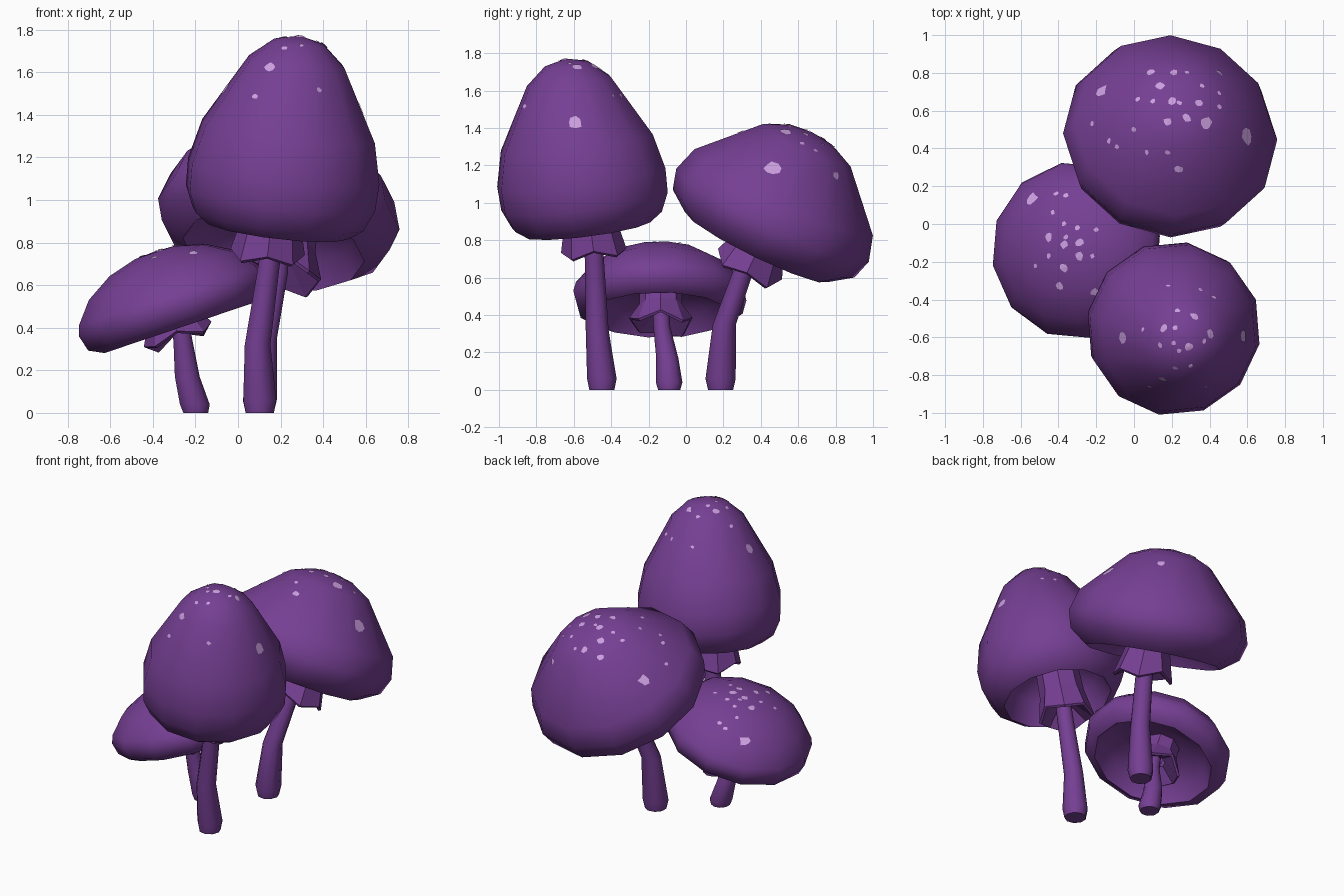
import bpy, bmesh, math, random
from mathutils import Vector, Matrix
from mathutils.bvhtree import BVHTree

if "Cube" in bpy.data.objects:
    bpy.data.objects.remove(bpy.data.objects["Cube"])

random.seed(4)


def material(name, col):
    m = bpy.data.materials.new(name)
    m.diffuse_color = (*col, 1)
    m.use_nodes = True
    m.node_tree.nodes["Principled BSDF"].inputs["Base Color"].default_value = m.diffuse_color
    return m


PURPLE = material("deep purple", (0.180, 0.050, 0.295))
LILAC = material("pale lilac", (0.60, 0.35, 0.74))


def finish(name, bm, mat, angle=None):
    me = bpy.data.meshes.new(name)
    bm.to_mesh(me)
    bm.free()
    ob = bpy.data.objects.new(name, me)
    bpy.context.collection.objects.link(ob)
    me.materials.append(mat)
    if angle:
        bpy.ops.object.select_all(action='DESELECT')
        ob.select_set(True)
        bpy.context.view_layer.objects.active = ob
        bpy.ops.object.shade_smooth_by_angle(angle=math.radians(angle))
    return ob


def loft(bm, rings):
    """Join rings of points with quads; a ring of one point is a pole."""
    vs = [[bm.verts.new(p) for p in r] for r in rings]
    for a, b in zip(vs, vs[1:]):
        n = max(len(a), len(b))
        for i in range(n):
            j = (i + 1) % n
            if len(a) == 1:
                bm.faces.new((a[0], b[j], b[i]))
            elif len(b) == 1:
                bm.faces.new((a[i], a[j], b[0]))
            else:
                bm.faces.new((a[i], a[j], b[j], b[i]))
    bmesh.ops.recalc_face_normals(bm, faces=bm.faces)


def circle(r, h, n, phase=0.0, jag=None):
    if r == 0:
        return [Vector((0, 0, h))]
    return [Vector((r * math.cos(phase + math.tau * i / n),
                    r * math.sin(phase + math.tau * i / n),
                    h + (jag[i] if jag else 0))) for i in range(n)]


def frame(centre, axis):
    q = Vector((0, 0, 1)).rotation_difference(Vector(axis).normalized())
    return Matrix.Translation(centre) @ q.to_matrix().to_4x4()


def cap(name, centre, axis, outer, phase, depth):
    """Lathed cap with a hollow underside; returns its surface tree."""
    rim = outer[0][0]
    inner = [(0, depth), (rim * 0.45, depth * 0.95), (rim * 0.84, depth * 0.55)]
    M = frame(centre, axis)
    bm = bmesh.new()
    loft(bm, [[M @ p for p in circle(r, h, 12, math.radians(phase))]
              for r, h in inner + outer])
    tree = BVHTree.FromBMesh(bm)
    finish(name + "_cap", bm, PURPLE, 58)
    return tree


def spots(name, tree, data):
    """Irregular thin plates hugging the cap, placed from above."""
    bm = bmesh.new()
    for x, y, r in data:
        loc, nor, _, _ = tree.ray_cast(Vector((x, y, 3)), Vector((0, 0, -1)))
        if loc is None:
            continue
        side = Vector((0, 0, 1)).cross(nor).normalized()
        up = nor.cross(side)
        pts = [loc + nor * 0.004]
        for i in range(8):
            a = math.tau * i / 8
            k = r * random.uniform(0.75, 1.2)
            p = loc + side * k * math.cos(a) + up * k * 0.85 * math.sin(a)
            hit, n2, _, _ = tree.ray_cast(p + nor * 0.2, -nor)
            pts.append((hit + n2 * 0.004) if hit else p)
        v = [bm.verts.new(p) for p in pts]
        for i in range(8):
            bm.faces.new((v[0], v[1 + i], v[1 + (i + 1) % 8]))
    finish(name + "_spots", bm, LILAC)


def collar(name, centre, axis, r_top, r_low, height):
    """Flared ragged collar, hollow beneath."""
    n = 8
    M = frame(centre, axis)
    jag = [(-1) ** i * 0.018 + random.uniform(-0.015, 0.015) for i in range(n)]
    bm = bmesh.new()
    rings = [circle(0.05, height * 0.3, n), circle(r_low * 0.93, 0, n, 0, jag),
             circle(r_low, 0.01, n, 0, jag), circle(r_top, height * 0.5, n),
             circle(r_top * 0.95, height, n), circle(0, height, n)]
    loft(bm, [[M @ p for p in r] for r in rings])
    finish(name + "_collar", bm, PURPLE)


def stem(name, path):
    """Bent stem through (x, y, z, radius) points."""
    rings = [[Vector(path[0][:3])]]
    for x, y, z, r in path:
        rings.append([p + Vector((x, y, z)) for p in circle(r, 0, 9)])
    rings.append([Vector(path[-1][:3])])
    bm = bmesh.new()
    loft(bm, rings)
    finish(name + "_stem", bm, PURPLE, 55)


S, M_, L = 0.014, 0.024, 0.038   # spot sizes

# Tall front mushroom
ax = (0.12, -0.13, 1)
t = cap("tall", (0.183, -0.525, 0.87), ax,
        [(.34, -.01), (.41, .04), (.455, .14), (.46, .27), (.415, .46),
         (.23, .79), (.12, .885), (0, .915)], 20, 0.26)
spots("tall", t, [
    (-.055, -.60, L), (.16, -.55, M_), (.22, -.55, S), (.32, -.49, M_), (.14, -.64, S),
    (.21, -.63, S), (.24, -.67, S), (.29, -.65, M_), (.37, -.62, S), (.40, -.58, M_),
    (.575, -.59, L), (.42, -.39, S), (.35, -.35, S), (.18, -.33, S), (.23, -.46, S),
    (.05, -.56, S), (.30, -.75, S), (.15, -.82, M_), (.22, -.76, S), (.08, -.86, S),
    (.38, -.86, S)])
collar("tall", (0.135, -0.49, 0.72), ax, 0.14, 0.175, 0.36)
stem("tall", [(.10, -.45, 0, .068), (.10, -.45, .06, .08), (.09, -.475, .32, .062),
              (.145, -.49, .70, .052), (.16, -.5, .85, .05)])

# Broad back mushroom
ax = (0.13, 0.44, 0.9)
t = cap("broad", (0.167, 0.38, 0.765), ax,
        [(.43, 0), (.54, .08), (.572, .19), (.53, .327), (.26, .61),
         (.14, .663), (0, .685)], 0, 0.2)
spots("broad", t, [
    (-.17, .70, L), (.14, .73, M_), (.09, .80, M_), (.21, .80, M_), (.28, .80, S),
    (.20, .65, M_), (.24, .64, S), (.34, .64, M_), (.36, .73, S), (.10, .65, S),
    (.02, .66, S), (.18, .54, M_), (.28, .56, M_), (.38, .53, L), (.595, .46, L * 1.2),
    (-.13, .44, S), (-.22, .53, S), (.0, .50, S), (.07, .38, S), (.18, .38, S),
    (.24, .29, M_), (.45, .80, M_), (.45, .69, S), (.45, .62, S), (-.09, .41, S)])
collar("broad", (0.20, 0.325, 0.638), ax, 0.145, 0.19, 0.31)
stem("broad", [(.10, .185, 0, .068), (.10, .185, .06, .082), (.12, .205, .35, .063),
               (.18, .315, .66, .055), (.19, .36, .8, .05)])

# Small side mushroom
ax = (-0.32, 0, 0.95)
t = cap("small", (-0.275, -0.14, 0.41), ax,
        [(.38, -.01), (.45, .025), (.47, .10), (.455, .15), (.37, .25), (.24, .325),
         (.1, .362), (0, .367)], 10, 0.15)
spots("small", t, [
    (-.54, .13, L), (-.41, .16, S), (-.36, .15, S), (-.43, .06, S), (-.37, .0, S),
    (-.30, -.02, S), (-.45, -.07, M_), (-.36, -.07, S), (-.37, -.11, M_),
    (-.29, -.10, M_), (-.45, -.17, S), (-.37, -.23, M_), (-.29, -.17, M_),
    (-.22, -.17, S), (-.39, -.33, M_), (-.21, -.36, M_), (-.20, -.03, S),
    (-.52, -.22, S)])
collar("small", (-0.275, -0.135, 0.345), ax, 0.115, 0.17, 0.24)
stem("small", [(-.20, -.09, 0, .06), (-.205, -.09, .04, .072), (-.24, -.10, .17, .06),
               (-.26, -.13, .34, .046), (-.28, -.135, .46, .045)])
